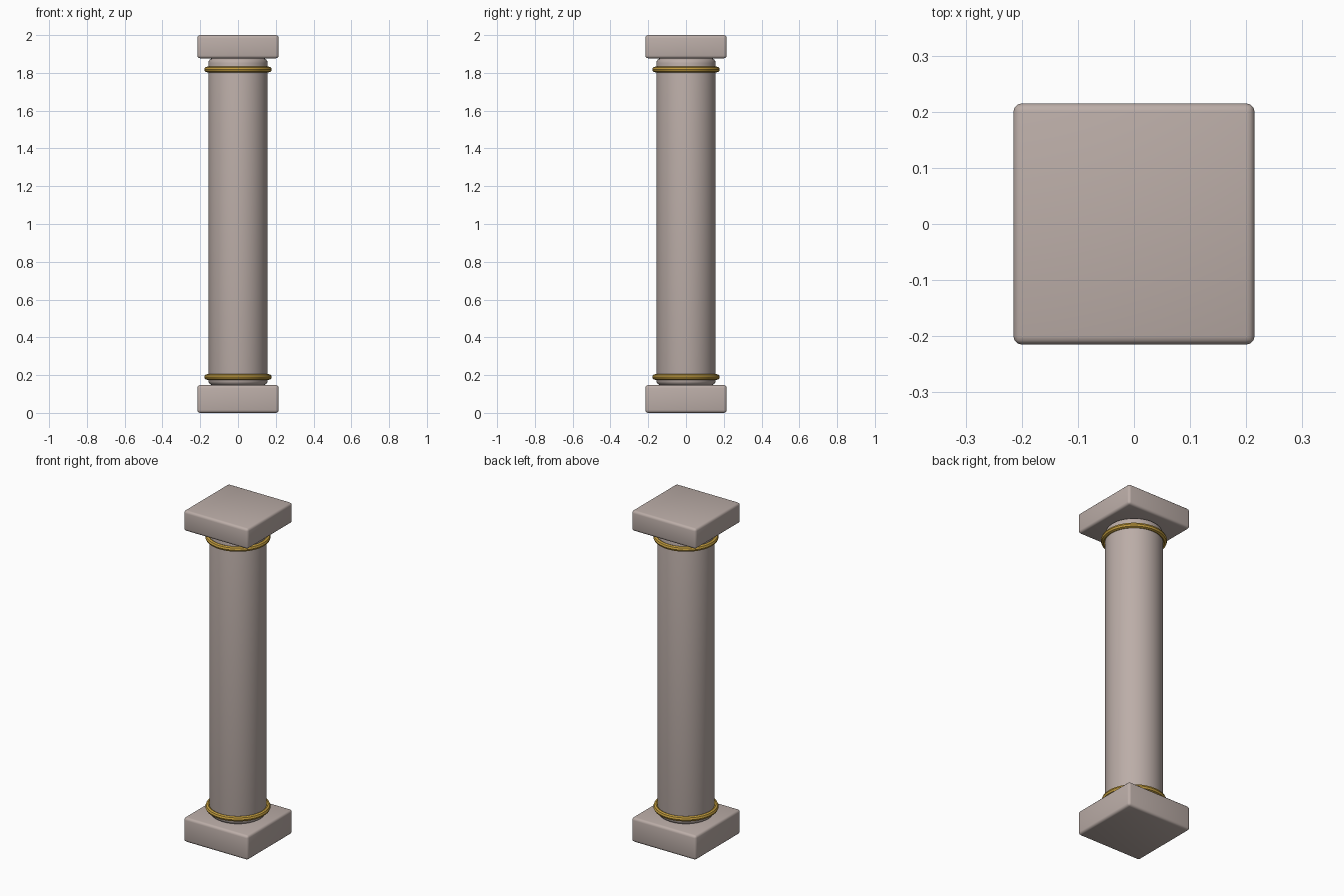
import bpy, math

if "Cube" in bpy.data.objects:
    bpy.data.objects.remove(bpy.data.objects["Cube"])


def material(name, rgb):
    m = bpy.data.materials.new(name)
    m.diffuse_color = (*rgb, 1)
    m.use_nodes = True
    m.node_tree.nodes["Principled BSDF"].inputs["Base Color"].default_value = m.diffuse_color
    return m


stone = material("warm grey stone", (0.50, 0.42, 0.39))
gold = material("gold", (0.55, 0.34, 0.05))


def finish(name, mat, bevel=0, segments=3):
    ob = bpy.context.object
    ob.name = name
    ob.data.materials.append(mat)
    if bevel:
        b = ob.modifiers.new("bevel", 'BEVEL')
        b.width = bevel
        b.segments = segments
        b.limit_method = 'ANGLE'
        b.angle_limit = math.radians(40)
        bpy.ops.object.modifier_apply(modifier=b.name)
    bpy.ops.object.shade_smooth_by_angle(angle=math.radians(40))
    return ob


def slab(name, z0, z1):
    bpy.ops.mesh.primitive_cube_add(size=1, location=(0, 0, (z0 + z1) / 2))
    bpy.context.object.scale = (0.43, 0.43, z1 - z0)
    bpy.ops.object.transform_apply(location=False, rotation=False, scale=True)
    finish(name, stone, 0.015)


# square plinth and capital
slab("base_plinth", 0, 0.147)
slab("top_capital", 1.877, 2.0)

# round shaft with softened ends
bpy.ops.mesh.primitive_cylinder_add(vertices=48, radius=0.157, depth=1.73,
                                    location=(0, 0, 1.012))
finish("shaft", stone, 0.025, 4)

# gold rings near both ends
for name, z in (("lower_ring", 0.19), ("upper_ring", 1.818)):
    bpy.ops.mesh.primitive_torus_add(major_segments=48, minor_segments=8,
                                     major_radius=0.164, minor_radius=0.015,
                                     location=(0, 0, z))
    finish(name, gold)
